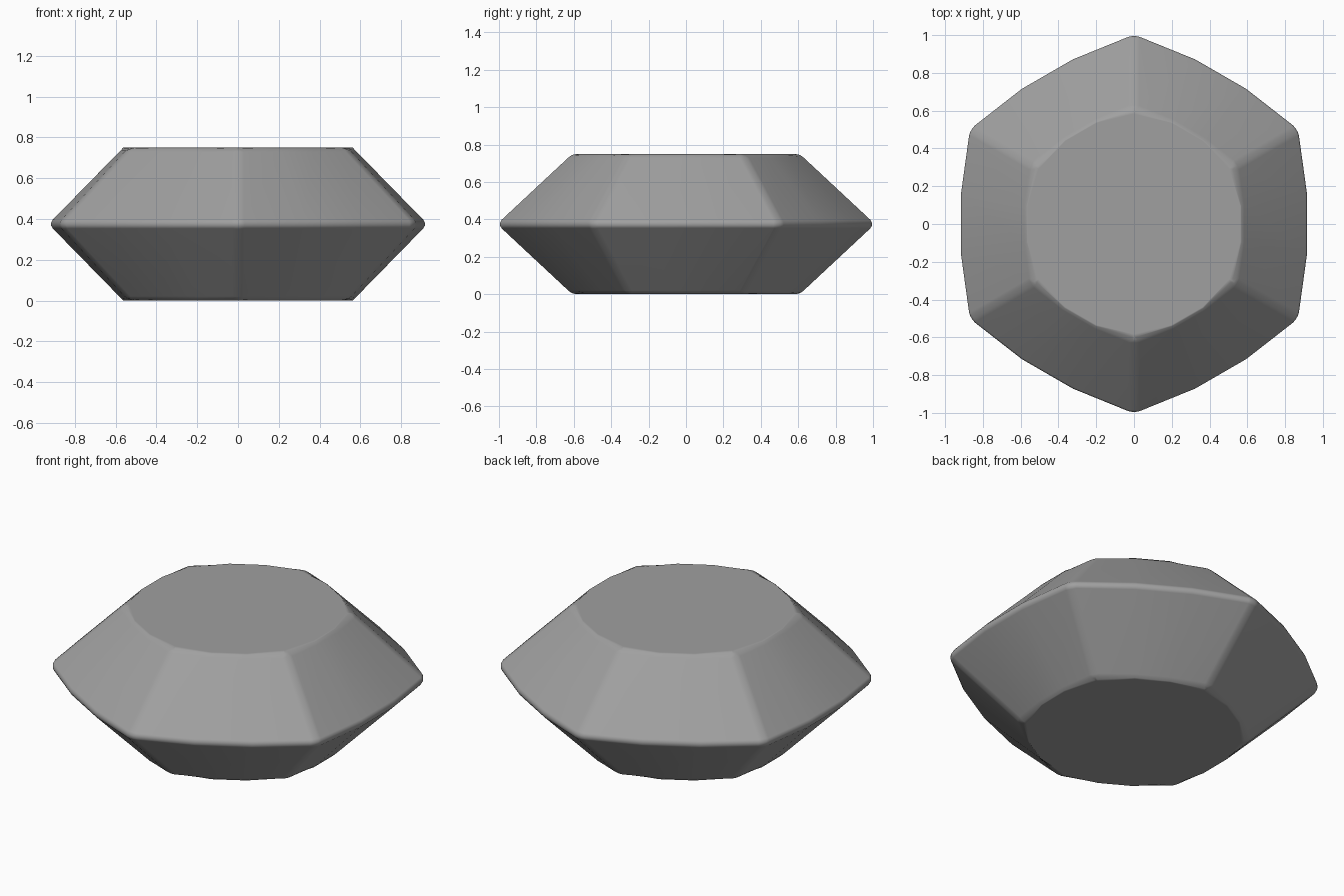
import bpy
import bmesh
from math import sin, cos, pi, radians

cube = bpy.data.objects.get("Cube")
if cube:
    bpy.data.objects.remove(cube)

HEIGHT = 0.75
CORNER_R, BOW_R = 1.018, 0.943   # corner and bowed-side radii at the girdle
BOW_ANGLE = radians(9.6)         # half angle of the middle facet of a side
TABLE_SCALE = 0.605              # flat top and bottom relative to the girdle

mat = bpy.data.materials.new("stone_grey")
mat.use_nodes = True
grey = (0.35, 0.35, 0.35, 1)
mat.diffuse_color = grey
mat.node_tree.nodes["Principled BSDF"].inputs["Base Color"].default_value = grey


def outline():
    """Hexagon with outward-bowed sides of three facets each."""
    pts = []
    for i in range(6):
        side = i * pi / 3
        for r, a in ((CORNER_R, side - pi / 6), (BOW_R, side - BOW_ANGLE),
                     (BOW_R, side + BOW_ANGLE)):
            pts.append((r * cos(a), r * sin(a)))
    return pts


# Three stacked outlines: bottom table, girdle, top table
bm = bmesh.new()
pts = outline()
rings = [[bm.verts.new((x * s, y * s, z)) for x, y in pts]
         for s, z in ((TABLE_SCALE, 0), (1, HEIGHT / 2), (TABLE_SCALE, HEIGHT))]
n = len(pts)
for low, high in zip(rings, rings[1:]):
    for i in range(n):
        j = (i + 1) % n
        bm.faces.new((low[i], low[j], high[j], high[i]))
bm.faces.new(rings[0][::-1])
bm.faces.new(rings[2])

# Round the rims and the ridges at the six corners
hard = []
for ring in rings:
    hard += [bm.edges.get((ring[i], ring[(i + 1) % n])) for i in range(n)]
for low, high in zip(rings, rings[1:]):
    hard += [bm.edges.get((low[i], high[i])) for i in range(0, n, 3)]
bmesh.ops.bevel(bm, geom=hard, offset=0.03, offset_type='OFFSET', segments=3,
                profile=0.5, affect='EDGES', clamp_overlap=True)
bmesh.ops.recalc_face_normals(bm, faces=bm.faces)
for f in bm.faces:
    f.smooth = True

mesh = bpy.data.meshes.new("faceted_stone")
bm.to_mesh(mesh)
bm.free()
mesh.materials.append(mat)
stone = bpy.data.objects.new("faceted_stone", mesh)
bpy.context.collection.objects.link(stone)

# Keep the large facets flat and shade only the rounded edges
weighted = stone.modifiers.new("weighted_normals", 'WEIGHTED_NORMAL')
weighted.keep_sharp = True
